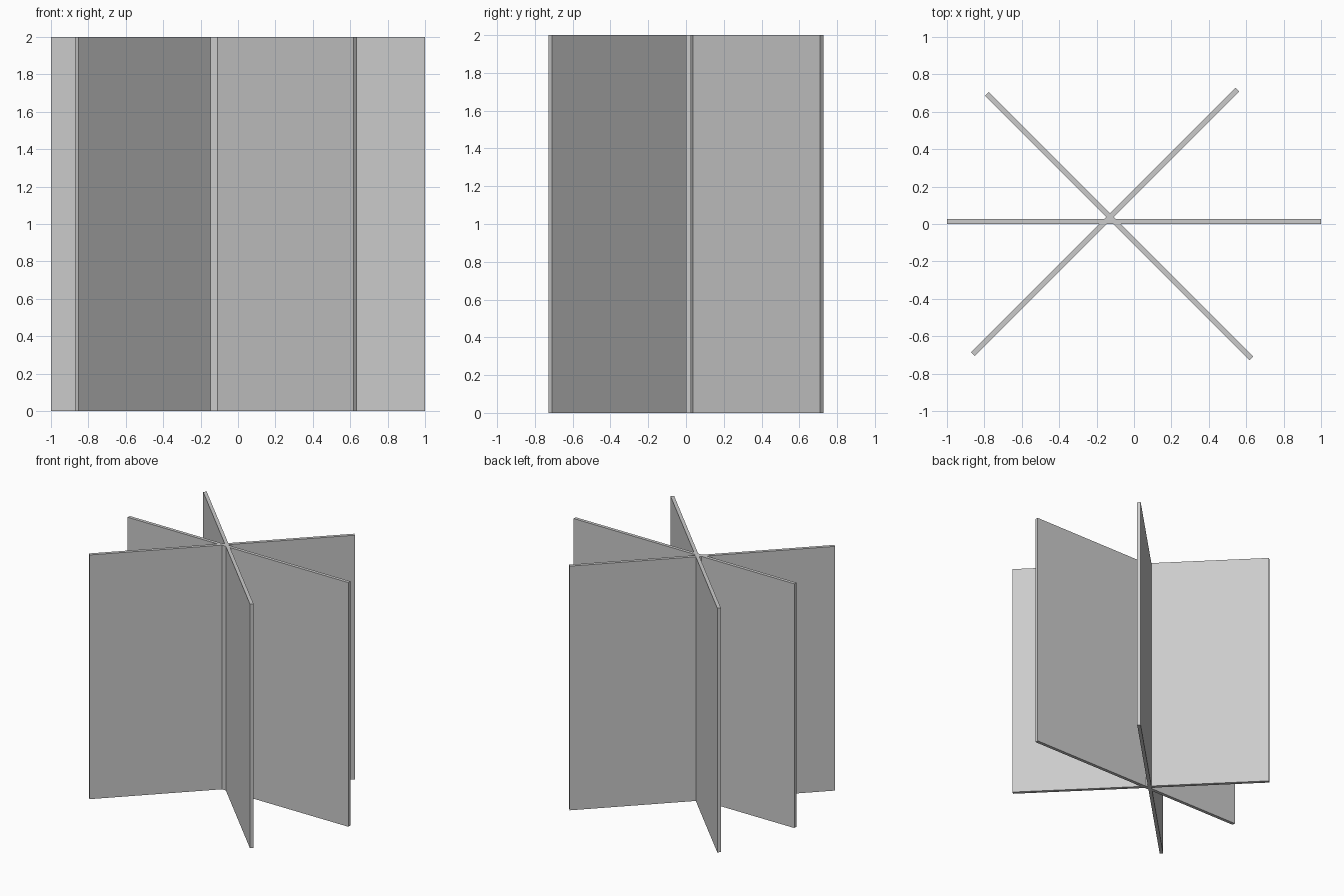
import bpy
from math import radians

if "Cube" in bpy.data.objects:
    bpy.data.objects.remove(bpy.data.objects["Cube"])

LENGTH, THICK, HEIGHT = 2.0, 0.027, 2.0


def panel(name, x, y, angle):
    """Upright thin panel standing on the ground, centred at x, y."""
    bpy.ops.mesh.primitive_cube_add(size=1, location=(x, y, HEIGHT / 2),
                                    rotation=(0, 0, radians(angle)))
    ob = bpy.context.object
    ob.name = name
    ob.scale = (LENGTH, THICK, HEIGHT)
    bpy.ops.object.transform_apply(location=False, rotation=False, scale=True)
    return ob


# Three crossing panels
panel("straight_panel", 0.0, THICK / 2, 0)
panel("diagonal_panel_falling", -0.08, -0.011, -45)
panel("diagonal_panel_rising", -0.154, 0.012, 45)
